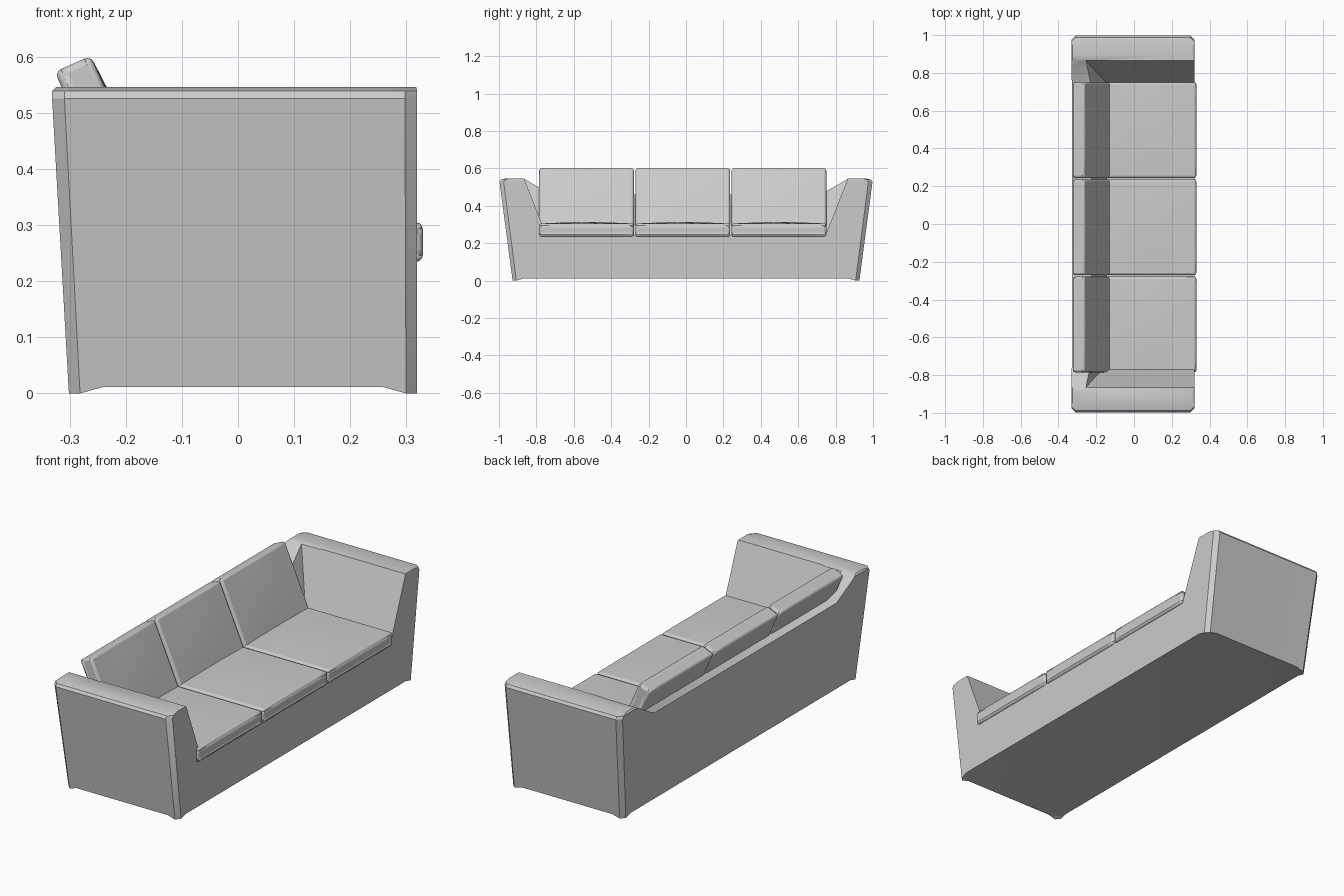
import bpy, bmesh, math
from mathutils import Matrix, Vector

if "Cube" in bpy.data.objects:
    bpy.data.objects.remove(bpy.data.objects["Cube"], do_unlink=True)

fabric = bpy.data.materials.new("grey fabric")
fabric.use_nodes = True
GREY = (0.6, 0.6, 0.6, 1)
fabric.diffuse_color = GREY
fabric.node_tree.nodes["Principled BSDF"].inputs["Base Color"].default_value = GREY


def make_object(name, bm):
    bmesh.ops.recalc_face_normals(bm, faces=bm.faces)
    mesh = bpy.data.meshes.new(name)
    bm.to_mesh(mesh)
    bm.free()
    obj = bpy.data.objects.new(name, mesh)
    mesh.materials.append(fabric)
    bpy.context.collection.objects.link(obj)
    return obj


def smooth(obj, angle=32):
    bpy.ops.object.select_all(action='DESELECT')
    obj.select_set(True)
    bpy.context.view_layer.objects.active = obj
    bpy.ops.object.shade_smooth_by_angle(angle=math.radians(angle))


def ring(bm, z, x0, x1, y, c, lift=0):
    """Chamfered rectangle; the points along each side are raised by lift."""
    corners = [(x0, -y), (x1, -y), (x1, y), (x0, y)]
    verts = []
    for i, corner in enumerate(corners):
        p = Vector(corner)
        before = (Vector(corners[i - 1]) - p).normalized()
        after = (Vector(corners[(i + 1) % 4]) - p).normalized()
        for step, dz in ((before * 0.06, lift), (before * c, 0), (after * c, 0), (after * 0.06, lift)):
            verts.append(bm.verts.new((*(p + step), z + dz)))
    return verts


# Tapered outer body with chamfered corners, softened rim and low corner feet
bm = bmesh.new()
rings = [ring(bm, 0, -0.302, 0.32, 0.927, 0.02, 0.011),
         ring(bm, 0.527, -0.332, 0.32, 0.997, 0.022),
         ring(bm, 0.54, -0.332, 0.32, 0.988, 0.022),
         ring(bm, 0.547, -0.325, 0.318, 0.96, 0.022)]
for low, high in zip(rings, rings[1:]):
    for i in range(16):
        j = (i + 1) % 16
        bm.faces.new((low[i], low[j], high[j], high[i]))
bm.faces.new(rings[-1])
base = rings[0]
for i in range(0, 16, 4):
    bm.faces.new(base[i:i + 4])
bm.faces.new([base[i] for i in range(16) if i % 4 in (0, 3)])
body = make_object("sofa_body", bm)


def cut_prism(name, outline, x_range):
    """Cut away a (y, z) outline spanning x_range(z)."""
    bm = bmesh.new()
    ends = [[bm.verts.new((x_range(z)[k], y, z)) for y, z in outline] for k in (0, 1)]
    for end in ends:
        bm.faces.new(end)
    for i in range(len(outline)):
        j = (i + 1) % len(outline)
        bm.faces.new((ends[0][i], ends[0][j], ends[1][j], ends[1][i]))
    cutter = make_object(name, bm)
    mod = body.modifiers.new(name, 'BOOLEAN')
    mod.operation = 'DIFFERENCE'
    mod.solver = 'EXACT'
    mod.object = cutter
    bpy.ops.object.select_all(action='DESELECT')
    bpy.context.view_layer.objects.active = body
    bpy.ops.object.modifier_apply(modifier=name)
    bpy.data.objects.remove(cutter, do_unlink=True)


# Seat well between sloping arms, with a reclined back panel
cut_prism("seat_well", [(-0.745, 0.24), (0.745, 0.24), (0.887, 0.6), (-0.887, 0.6)],
          lambda z: (-0.145 - (z - 0.24) * 0.36, 0.6))
# Lowered top of the back panel
cut_prism("back_dip", [(-0.72, 0.46), (0.72, 0.46), (0.87, 0.547), (0.87, 0.65), (-0.87, 0.65), (-0.87, 0.547)],
          lambda z: (-0.6, -0.15))
smooth(body)


def cushion(name, size, centre, tilt, round_edge, puff):
    """Rounded pad, slightly domed along its local z."""
    bm = bmesh.new()
    bmesh.ops.create_cube(bm, size=1)
    bmesh.ops.subdivide_edges(bm, edges=bm.edges, cuts=5, use_grid_fill=True)
    for v in bm.verts:
        dome = math.cos(v.co.x * math.pi) * math.cos(v.co.y * math.pi)
        v.co = Vector(a * b for a, b in zip(v.co, size))
        v.co.z += puff * dome * (1 if v.co.z > 0 else 0)
    bm.transform(Matrix.Translation(centre) @ Matrix.Rotation(tilt, 4, 'Y'))
    obj = make_object(name, bm)
    bevel = obj.modifiers.new("soft_edges", 'BEVEL')
    bevel.width = round_edge
    bevel.segments = 3
    bevel.limit_method = 'ANGLE'
    bevel.angle_limit = math.radians(50)
    smooth(obj, 40)


# Three seat pads and three leaning back pads
recline = math.radians(66)
for side, y in (("right", -0.532), ("middle", -0.017), ("left", 0.497)):
    cushion("seat_cushion_" + side, (0.54, 0.506, 0.07), (0.06, y, 0.27), 0, 0.018, 0.008)
    cushion("back_cushion_" + side, (0.36, 0.506, 0.07), (-0.222, y, 0.424), recline, 0.016, 0.007)
